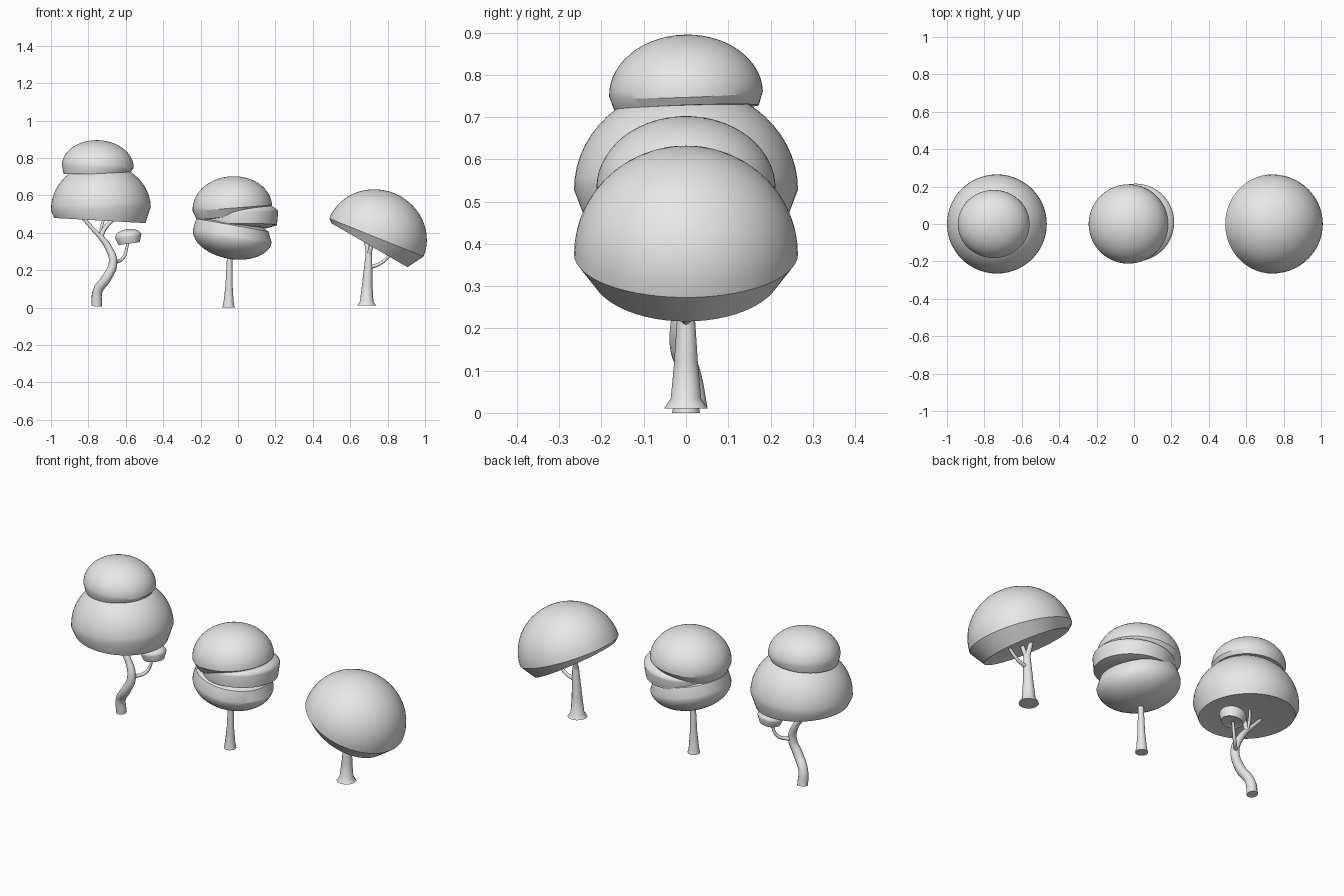
import bpy, bmesh, math
from mathutils import Matrix, Vector

cube = bpy.data.objects.get("Cube")
if cube:
    bpy.data.objects.remove(cube, do_unlink=True)

GREY = (0.8, 0.8, 0.8, 1.0)
grey = bpy.data.materials.new("light grey")
grey.use_nodes = True
grey.diffuse_color = GREY
grey.node_tree.nodes["Principled BSDF"].inputs["Base Color"].default_value = GREY

SIDES = 56
STEPS = 14


def finish(ob, angle):
    """Smooth shading that keeps the sharp rims."""
    bpy.ops.object.select_all(action='DESELECT')
    ob.select_set(True)
    bpy.context.view_layer.objects.active = ob
    if ob.type == 'CURVE':
        bpy.ops.object.convert(target='MESH')
        ob = bpy.context.object
    bpy.ops.object.shade_smooth_by_angle(angle=math.radians(angle))
    return ob


def canopy(name, center, radii, height, skirt, tilt=(0, 0)):
    """Dome (or bowl if height < 0) closed by skirt rings: (scale, shift x, z, slope x)."""
    rings = []
    for i in range(1, STEPS + 1):
        a = math.pi / 2 * i / STEPS
        rings.append((math.sin(a), 0, height * math.cos(a), 0))
    rings += skirt
    bm = bmesh.new()
    pole = bm.verts.new((0, 0, height))
    previous = None
    for scale, shift, z, slope in rings:
        loop = []
        for k in range(SIDES):
            a = 2 * math.pi * k / SIDES
            x = radii[0] * scale * math.cos(a) + shift
            y = radii[1] * scale * math.sin(a)
            loop.append(bm.verts.new((x, y, z + slope * x)))
        for k in range(SIDES):
            n = (k + 1) % SIDES
            if previous:
                bm.faces.new((previous[k], previous[n], loop[n], loop[k]))
            else:
                bm.faces.new((pole, loop[n], loop[k]))
        previous = loop
    bm.faces.new(previous)
    bmesh.ops.recalc_face_normals(bm, faces=bm.faces[:])
    turn = Matrix.Rotation(math.radians(tilt[0]), 4, 'X') @ Matrix.Rotation(math.radians(tilt[1]), 4, 'Y')
    bm.transform(Matrix.Translation(Vector(center)) @ turn)
    mesh = bpy.data.meshes.new(name)
    bm.to_mesh(mesh)
    bm.free()
    mesh.materials.append(grey)
    ob = bpy.data.objects.new(name, mesh)
    bpy.context.collection.objects.link(ob)
    return finish(ob, 30)


def limb(name, points, smooth=True):
    """Tapered round tube through (x, y, z, radius) points."""
    curve = bpy.data.curves.new(name, 'CURVE')
    curve.dimensions = '3D'
    curve.bevel_depth = 1.0
    curve.bevel_resolution = 4
    curve.resolution_u = 6
    curve.use_fill_caps = True
    spline = curve.splines.new('BEZIER')
    spline.bezier_points.add(len(points) - 1)
    for bp, (x, y, z, r) in zip(spline.bezier_points, points):
        bp.co = (x, y, z)
        bp.radius = r
        bp.handle_left_type = bp.handle_right_type = 'AUTO' if smooth else 'VECTOR'
    curve.materials.append(grey)
    ob = bpy.data.objects.new(name, curve)
    bpy.context.collection.objects.link(ob)
    return finish(ob, 40)


# Winding tree: trunk, branches, two stacked domes and a small tuft
limb("winding_trunk", [(-0.755, 0.022, 0.01, 0.029), (-0.75, 0.01, 0.09, 0.026),
                       (-0.705, -0.012, 0.155, 0.026), (-0.668, -0.01, 0.24, 0.023),
                       (-0.695, 0, 0.325, 0.018), (-0.735, 0, 0.38, 0.015)])
limb("winding_branch_right", [(-0.728, 0, 0.37, 0.013), (-0.775, 0, 0.42, 0.011), (-0.83, 0, 0.48, 0.009)])
limb("winding_branch_left", [(-0.735, 0, 0.37, 0.013), (-0.715, 0.01, 0.42, 0.012), (-0.66, 0.02, 0.48, 0.011)])
limb("winding_branch_back", [(-0.735, 0, 0.37, 0.01), (-0.73, 0.03, 0.43, 0.008), (-0.715, 0.05, 0.48, 0.007)])
limb("tuft_branch", [(-0.665, 0, 0.24, 0.01), (-0.615, 0.05, 0.265, 0.009), (-0.588, 0.07, 0.345, 0.007)])
canopy("winding_lower_dome", (-0.733, 0, 0.528), (0.267, 0.265), 0.245,
       [(0.91, -0.008, -0.063, -0.1), (0.72, -0.008, -0.055, -0.1)], (0, -2.5))
canopy("winding_upper_dome", (-0.75, 0, 0.755), (0.192, 0.182), 0.14,
       [(0.94, 0, -0.033, 0.08), (0.7, 0, -0.03, 0.05)], (2, 2.5))
canopy("small_tuft", (-0.587, 0.07, 0.38), (0.071, 0.066), 0.04,
       [(0.8, 0, -0.038, 0), (0.5, 0, -0.034, 0)], (0, -8))

# Layered tree: straight trunk, cap, middle wedge and bowl
limb("straight_trunk", [(-0.05, 0, 0, 0.033), (-0.05, 0, 0.03, 0.027),
                        (-0.048, 0, 0.12, 0.019), (-0.044, 0, 0.29, 0.014)], False)
canopy("layered_cap", (-0.03, 0, 0.532), (0.213, 0.212), 0.17,
       [(0.86, -0.01, -0.043, 0.03), (0.5, 0, -0.055, 0)], (0, -4.5))
canopy("layered_middle", (0.008, 0.008, 0.5), (0.207, 0.208), 0.06,
       [(0.95, 0, -0.06, -0.05), (0.7, 0, -0.075, -0.05)], (-3, -3))
canopy("layered_bowl", (-0.03, 0, 0.385), (0.213, 0.212), -0.125,
       [(0.92, -0.01, 0.055, 0), (0.6, 0, 0.08, 0)], (0, 10))

# Parasol tree: flared trunk, branches and one leaning dome
limb("flared_trunk", [(0.688, 0, 0.01, 0.052), (0.688, 0, 0.034, 0.036),
                      (0.691, 0, 0.12, 0.028), (0.7, 0, 0.29, 0.017)], False)
limb("parasol_branch_right", [(0.7, 0, 0.27, 0.015), (0.692, 0.01, 0.32, 0.013), (0.675, 0.015, 0.4, 0.01)])
limb("parasol_branch_left", [(0.7, 0, 0.27, 0.013), (0.71, -0.015, 0.32, 0.011), (0.725, -0.02, 0.37, 0.009)])
limb("parasol_branch_low", [(0.7, 0, 0.215, 0.011), (0.76, 0, 0.235, 0.009), (0.83, 0, 0.3, 0.007)])
canopy("parasol_dome", (0.74, 0, 0.375), (0.272, 0.265), 0.255,
       [(0.85, -0.018, -0.055, -0.14), (0.65, -0.018, -0.045, -0.14)], (0, 22))
